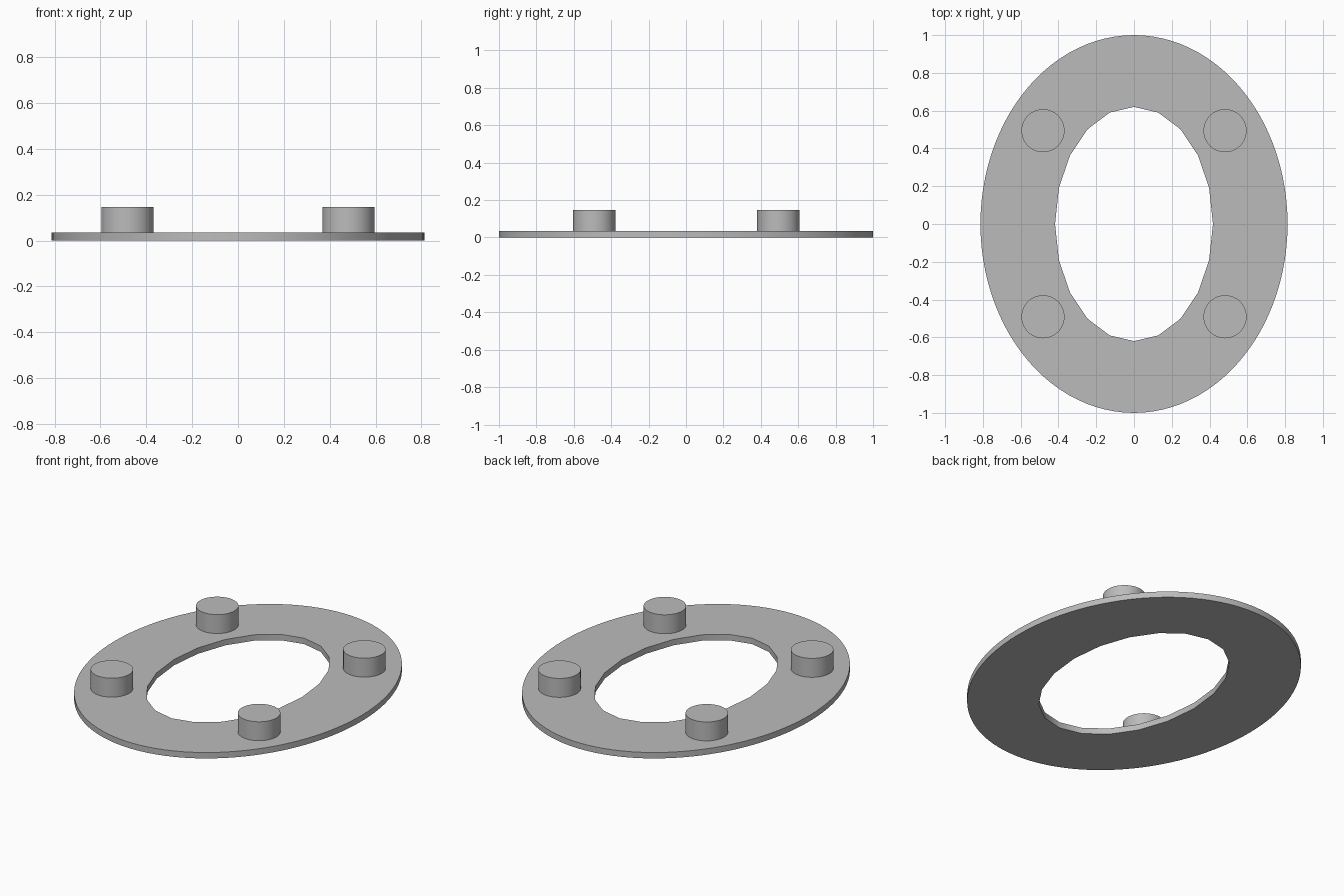
import bpy
import bmesh
from math import cos, sin, tau, radians

default_cube = bpy.data.objects.get("Cube")
if default_cube:
    bpy.data.objects.remove(default_cube, do_unlink=True)

PLATE_TOP = 0.035
STUD_TOP = 0.147

grey = bpy.data.materials.new("plain grey")
grey.use_nodes = True
colour = (0.5, 0.5, 0.5, 1)
grey.diffuse_color = colour
for node in grey.node_tree.nodes:
    if node.type == 'BSDF_PRINCIPLED':
        node.inputs["Base Color"].default_value = colour


def finish(obj):
    """Give the part its colour and smooth its curved walls."""
    obj.data.materials.clear()
    obj.data.materials.append(grey)
    bpy.ops.object.select_all(action='DESELECT')
    obj.select_set(True)
    bpy.context.view_layer.objects.active = obj
    bpy.ops.object.shade_smooth_by_angle(angle=radians(30))


def ellipse(bm, rx, ry, sides):
    """Closed loop of edges in the ground plane."""
    verts = [bm.verts.new((rx * sin(tau * i / sides), ry * cos(tau * i / sides), 0))
             for i in range(sides)]
    return [bm.edges.new((verts[i - 1], verts[i])) for i in range(sides)]


# Oval plate with a coarser oval opening
bm = bmesh.new()
edges = ellipse(bm, 0.813, 1.0, 100) + ellipse(bm, 0.418, 0.62, 20)
bmesh.ops.triangle_fill(bm, edges=edges, use_beauty=True, normal=(0, 0, 1))
result = bmesh.ops.extrude_face_region(bm, geom=bm.faces[:])
top = [v for v in result["geom"] if isinstance(v, bmesh.types.BMVert)]
bmesh.ops.translate(bm, verts=top, vec=(0, 0, PLATE_TOP))
bmesh.ops.recalc_face_normals(bm, faces=bm.faces[:])
mesh = bpy.data.meshes.new("oval_plate")
bm.to_mesh(mesh)
bm.free()
plate = bpy.data.objects.new("oval_plate", mesh)
bpy.context.collection.objects.link(plate)
finish(plate)

# Four round studs standing on the plate
for side, x in (("left", 0.482), ("right", -0.482)):
    for end, y in (("front", -0.491), ("back", 0.494)):
        bpy.ops.mesh.primitive_cylinder_add(
            vertices=48, radius=0.114, depth=STUD_TOP - PLATE_TOP,
            location=(x, y, (STUD_TOP + PLATE_TOP) / 2))
        stud = bpy.context.object
        stud.name = f"{end}_{side}_stud"
        finish(stud)
